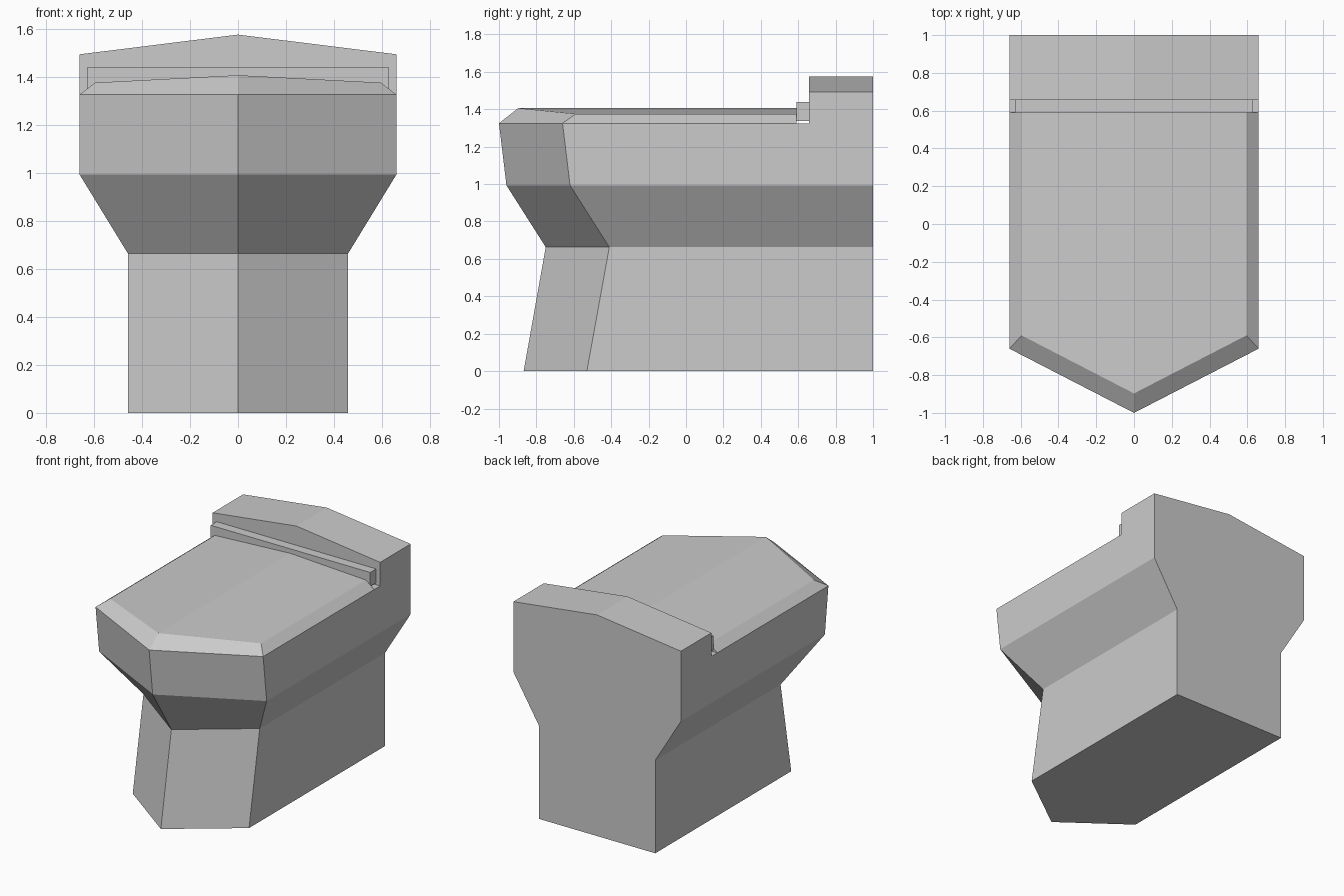
import bpy

if "Cube" in bpy.data.objects:
    bpy.data.objects.remove(bpy.data.objects["Cube"])


def loft(name, rings, cap_bottom=True, cap_top=True):
    """Join equal-length counter-clockwise rings, listed bottom to top."""
    n = len(rings[0])
    verts = [p for ring in rings for p in ring]
    faces = []
    for k in range(len(rings) - 1):
        for i in range(n):
            a, b = k * n + i, k * n + (i + 1) % n
            faces.append((a, b, b + n, a + n))
    # Caps split along the centre line (vertex 0 = front, n // 2 = back)
    h = n // 2
    for start, on, flip in ((0, cap_bottom, True), ((len(rings) - 1) * n, cap_top, False)):
        if on:
            halves = [list(range(start, start + h + 1)),
                      list(range(start + h, start + n)) + [start]]
            faces += [f[::-1] if flip else f for f in halves]
    mesh = bpy.data.meshes.new(name)
    mesh.from_pydata(verts, [], faces)
    mesh.update()
    obj = bpy.data.objects.new(name, mesh)
    bpy.context.collection.objects.link(obj)
    return obj


def outline(half_w, corner_y, tip_y, back_y, z, ridge_z=None):
    """Symmetric outline with a front point; the centre line may be raised."""
    r = z if ridge_z is None else ridge_z
    return [(0, tip_y, r), (half_w, corner_y, z), (half_w, back_y, z),
            (0, back_y, r), (-half_w, back_y, z), (-half_w, corner_y, z)]


# Pedestal and bowl
loft("bowl_and_pedestal", [
    outline(0.458, -0.53, -0.868, 1, 0),
    outline(0.458, -0.41, -0.75, 1, 0.663),
    outline(0.66, -0.62, -0.96, 1, 0.993),
    outline(0.66, -0.66, -1, 1, 1.325),
])

# Lid with sloped rim and shallow centre ridge
rim = outline(0.66, -0.66, -1, 0.59, 1.325)
top = outline(0.595, -0.59, -0.897, 0.59, 1.375, 1.406)
loft("lid", [rim, top], cap_bottom=False)

# Cistern with ridged top
loft("cistern", [
    outline(0.66, 0.657, 0.657, 1, 1.325),
    outline(0.66, 0.657, 0.657, 1, 1.493, 1.575),
], cap_bottom=False)

# Hinge bar between lid and cistern
loft("hinge_bar", [
    outline(0.628, 0.59, 0.59, 0.657, 1.338),
    outline(0.628, 0.59, 0.59, 0.657, 1.438),
])
